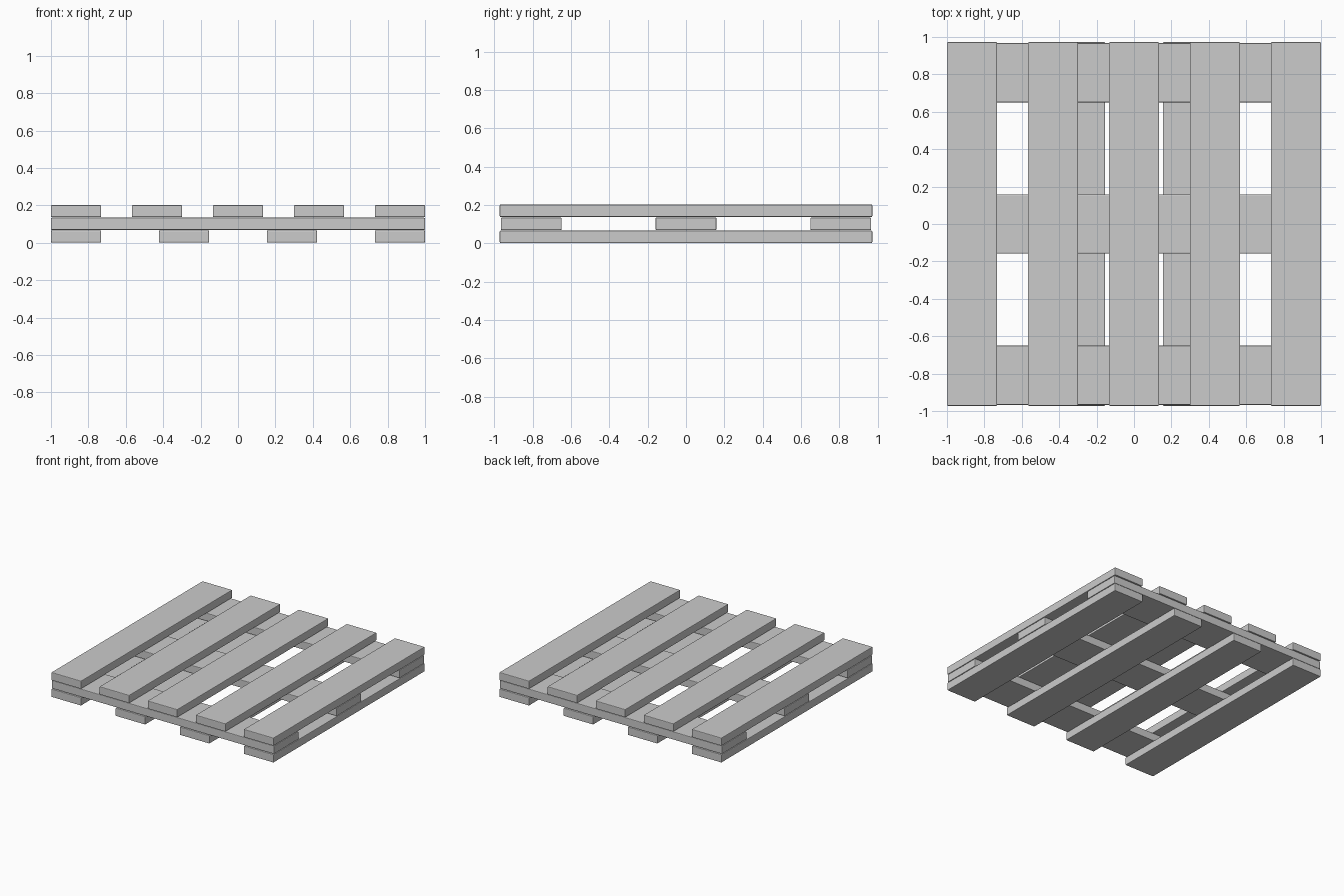
import bpy

if "Cube" in bpy.data.objects:
    bpy.data.objects.remove(bpy.data.objects["Cube"])

THICK, PITCH = 0.065, 0.068   # board thickness, layer spacing
BOARD_W, BOARD_L = 0.268, 1.944


def board(name, x, y, layer, sx, sy):
    """One plank with softened edges."""
    z = 0.001 + layer * PITCH + THICK / 2
    bpy.ops.mesh.primitive_cube_add(size=1, location=(x, y, z))
    ob = bpy.context.object
    ob.name = name
    ob.scale = (sx, sy, THICK)
    bpy.ops.object.transform_apply(location=False, rotation=False, scale=True)
    bev = ob.modifiers.new("soft_edges", 'BEVEL')
    bev.width = 0.005
    bev.segments = 2
    return ob


def spread(count, half):
    return [-half + 2 * half * i / (count - 1) for i in range(count)]


edge = 1 - BOARD_W / 2

# bottom runners
for i, x in enumerate(spread(4, edge)):
    board(f"bottom_board_{i + 1}", x, 0, 0, BOARD_W, BOARD_L)

# cross boards
for i, y in enumerate(spread(3, 0.808)):
    board(f"cross_board_{i + 1}", 0, y, 1, 2.0, 0.317)

# top deck boards
for i, x in enumerate(spread(5, edge)):
    board(f"deck_board_{i + 1}", x, 0, 2, BOARD_W, BOARD_L)
